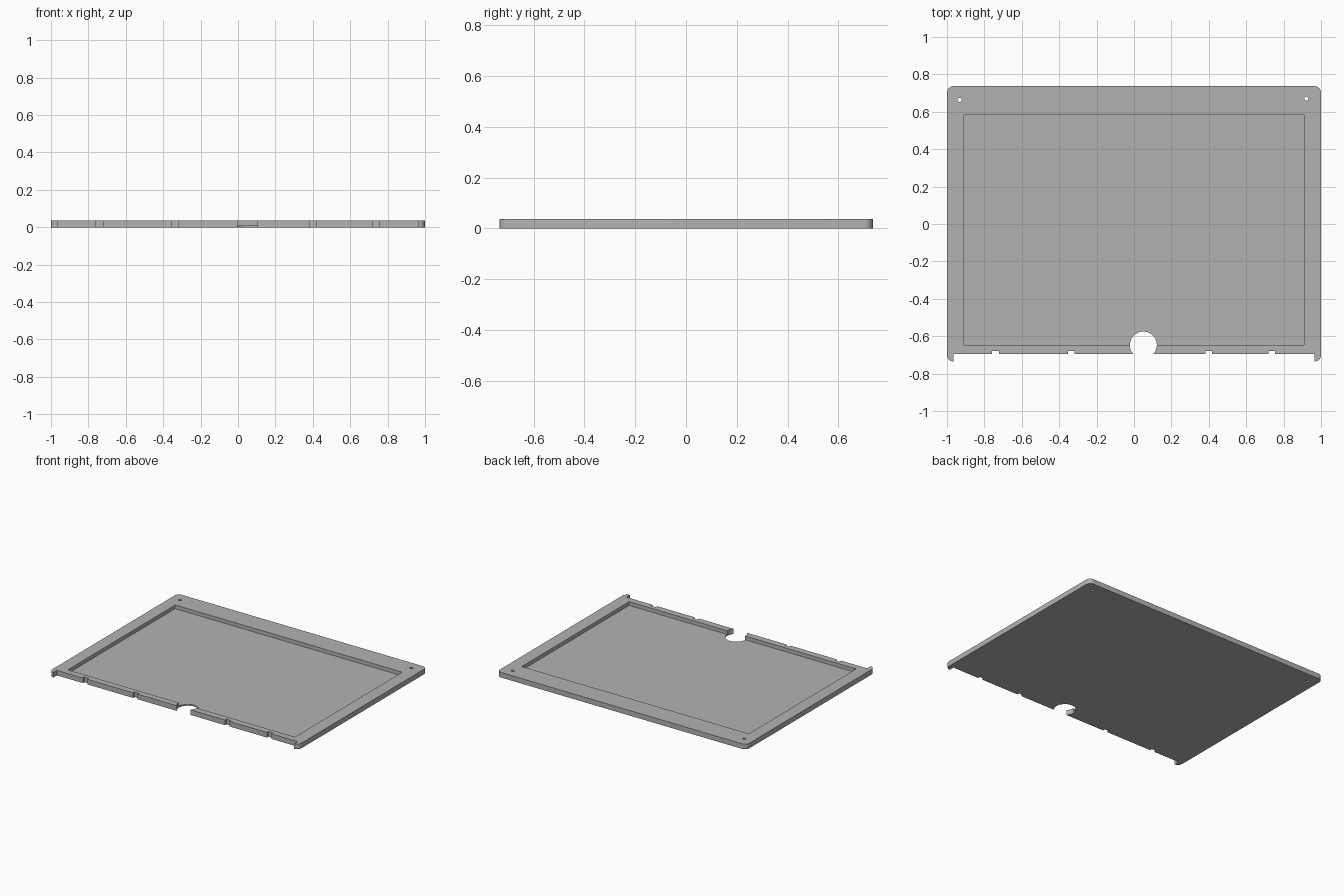
import bpy, bmesh, math

cube = bpy.data.objects.get("Cube")
if cube:
    bpy.data.objects.remove(cube, do_unlink=True)

HEIGHT, FLOOR = 0.037, 0.01
BACK, FRONT, TIP = 0.737, -0.695, -0.735
CORNER = 0.035                       # rounded corner radius
CUT_X, CUT_Y, CUT_R = 0.05, -0.647, 0.072   # finger cutout

grey = bpy.data.materials.new("light grey")
grey.use_nodes = True
grey.diffuse_color = (0.45, 0.45, 0.45, 1)
grey.node_tree.nodes["Principled BSDF"].inputs["Base Color"].default_value = grey.diffuse_color


def arc(cx, cy, r, start, end, steps=10):
    """Points along an arc, angles in degrees."""
    angles = [math.radians(start + (end - start) * i / steps) for i in range(steps + 1)]
    return [(cx + r * math.cos(a), cy + r * math.sin(a)) for a in angles]


def notches(*centres):
    """Square notches along the front edge, listed left to right."""
    points = []
    for x in centres:
        points += [(x - 0.018, FRONT), (x - 0.018, -0.678),
                   (x + 0.018, -0.678), (x + 0.018, FRONT)]
    return points


def ring(bm, points, z):
    return [bm.verts.new((x, y, z)) for x, y in points]


def fill(bm, loops, z):
    """Flat face bounded by the first loop, with the other loops as holes."""
    edges = []
    for points in loops:
        verts = ring(bm, points, z)
        edges += [bm.edges.new((verts[i - 1], verts[i])) for i in range(len(verts))]
    bmesh.ops.triangle_fill(bm, edges=edges, use_beauty=True, normal=(0, 0, 1))


def walls(bm, loops, z0, z1):
    """Upright walls along each closed loop."""
    for points in loops:
        low, high = ring(bm, points, z0), ring(bm, points, z1)
        for i in range(len(points)):
            bm.faces.new((low[i - 1], low[i], high[i], high[i - 1]))


# Outer edge: right side with ear and back corner, mirrored to the left
right = [(0.966, FRONT), (0.966, TIP)]
right += arc(1 - CORNER, TIP + CORNER, CORNER, -90, 0)
right += arc(1 - CORNER, BACK - CORNER, CORNER, 0, 90)
sides = right + [(-x, y) for x, y in reversed(right)]

# Front edge: notches and the mouth of the finger cutout
mouth = math.degrees(math.asin((CUT_Y - FRONT) / CUT_R))
front_left = notches(-0.74, -0.336) + arc(CUT_X, CUT_Y, CUT_R, 180 + mouth, 180)
front_right = arc(CUT_X, CUT_Y, CUT_R, 0, -mouth) + notches(0.4, 0.736)
cutout_back = arc(CUT_X, CUT_Y, CUT_R, 180, 0, 32)
recess = [(-0.912, CUT_Y), (-0.912, 0.583), (0.909, 0.583), (0.909, CUT_Y)]

base = sides + front_left + cutout_back[1:-1] + front_right
frame = sides + front_left + recess + front_right
pocket = cutout_back + recess[::-1]
screw_holes = [arc(x, y, 0.011, 0, 360, 20)[:-1] for x, y in ((-0.932, 0.664), (0.921, 0.67))]

# Tray: underside, recess floor, raised rim and upright walls
bm = bmesh.new()
fill(bm, [base] + screw_holes, 0)
fill(bm, [pocket], FLOOR)
fill(bm, [frame] + screw_holes, HEIGHT)
walls(bm, [base] + screw_holes, 0, FLOOR)
walls(bm, [frame] + screw_holes, FLOOR, HEIGHT)
bmesh.ops.remove_doubles(bm, verts=bm.verts, dist=0.0001)
bmesh.ops.recalc_face_normals(bm, faces=bm.faces)
mesh = bpy.data.meshes.new("tray")
bm.to_mesh(mesh)
bm.free()
mesh.materials.append(grey)
tray = bpy.data.objects.new("tray", mesh)
bpy.context.scene.collection.objects.link(tray)

# Smooth the rounded corners, keep the rest crisp
bpy.ops.object.select_all(action="DESELECT")
bpy.context.view_layer.objects.active = tray
tray.select_set(True)
bpy.ops.object.shade_smooth_by_angle(angle=math.radians(30))
